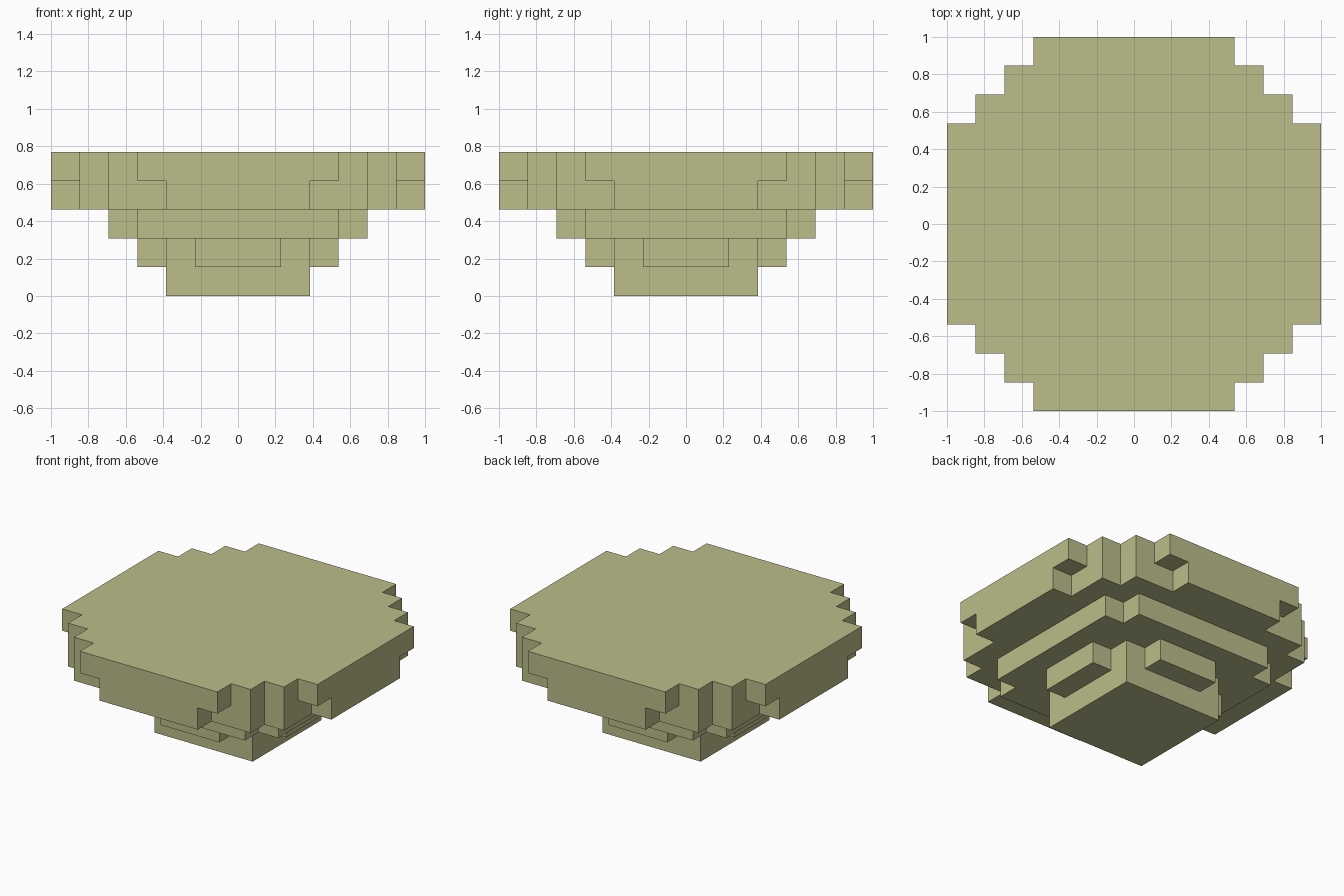
import bpy
import bmesh

cube = bpy.data.objects.get("Cube")
if cube:
    bpy.data.objects.remove(cube, do_unlink=True)

UNIT = 2 / 13  # side of one building block

# One flat colour for the whole model
olive = bpy.data.materials.new("pale_olive")
olive.use_nodes = True
olive.diffuse_color = (0.503, 0.509, 0.254, 1)
olive.node_tree.nodes["Principled BSDF"].inputs["Base Color"].default_value = olive.diffuse_color


def stepped_outline(corners):
    """Join outer corners of one quadrant with square steps, then turn it four times."""
    quadrant = [corners[0]]
    for (_, y), (x, y_next) in zip(corners, corners[1:]):
        quadrant += [(x, y), (x, y_next)]
    outline = []
    for _ in range(4):
        outline += quadrant
        quadrant = [(-y, x) for x, y in quadrant]
    return outline


def add_layer(name, level, corners):
    """Extrude a stepped outline into a slab one block high."""
    bm = bmesh.new()
    base = bm.faces.new([bm.verts.new((x * UNIT, y * UNIT, level * UNIT))
                         for x, y in stepped_outline(corners)])
    top = bmesh.ops.extrude_face_region(bm, geom=[base], use_keep_orig=True)
    verts = [v for v in top["geom"] if isinstance(v, bmesh.types.BMVert)]
    bmesh.ops.translate(bm, verts=verts, vec=(0, 0, UNIT))
    bmesh.ops.recalc_face_normals(bm, faces=bm.faces)
    mesh = bpy.data.meshes.new(name)
    bm.to_mesh(mesh)
    bm.free()
    mesh.materials.append(olive)
    obj = bpy.data.objects.new(name, mesh)
    bpy.context.collection.objects.link(obj)


# Slabs from the foot up, each given by its outer corners in blocks
layers = {
    "square_foot": [(2.5, 2.5)],
    "lower_cross": [(3.5, 1.5), (2.5, 2.5), (1.5, 3.5)],
    "middle_slab": [(4.5, 3.5), (3.5, 4.5)],
    "upper_slab": [(6.5, 2.5), (5.5, 4.5), (4.5, 5.5), (2.5, 6.5)],
    "top_disc": [(6.5, 3.5), (5.5, 4.5), (4.5, 5.5), (3.5, 6.5)],
}
for level, (name, corners) in enumerate(layers.items()):
    add_layer(name, level, corners)
